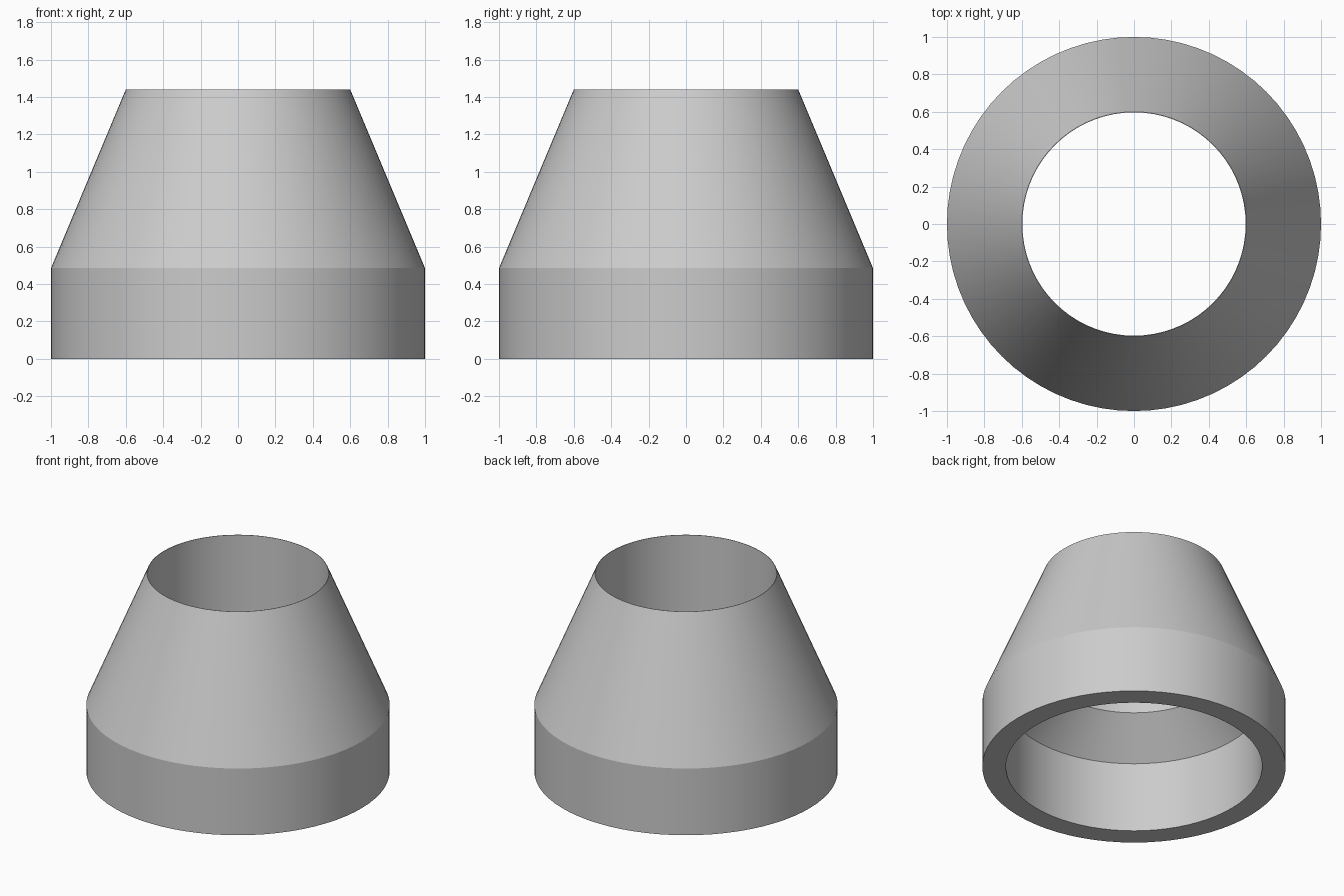
import bpy, bmesh, math

cube = bpy.data.objects.get("Cube")
if cube:
    bpy.data.objects.remove(cube, do_unlink=True)

SEGMENTS = 72

# Plain grey material
grey = bpy.data.materials.new("plain grey")
grey.use_nodes = True
colour = (0.6, 0.6, 0.6, 1.0)
grey.diffuse_color = colour
grey.node_tree.nodes["Principled BSDF"].inputs["Base Color"].default_value = colour

# Closed wall profile (radius, height): outside going up, then the bore going down
profile = [
    (1.0, 0.0),      # outer foot
    (1.0, 0.485),    # top of straight collar
    (0.6, 1.44),     # thin upper lip
    (0.597, 1.44),   # top of narrow bore
    (0.597, 0.755),  # bottom of narrow bore
    (0.845, 0.51),   # end of inner chamfer
    (0.845, 0.0),    # mouth of wide socket
]

# Revolve the profile into a hollow tapered reducer
bm = bmesh.new()
rings = []
for r, z in profile:
    ring = []
    for i in range(SEGMENTS):
        a = 2 * math.pi * i / SEGMENTS
        ring.append(bm.verts.new((r * math.cos(a), r * math.sin(a), z)))
    rings.append(ring)
for k, low in enumerate(rings):
    high = rings[(k + 1) % len(rings)]
    for i in range(SEGMENTS):
        j = (i + 1) % SEGMENTS
        bm.faces.new((low[i], low[j], high[j], high[i]))
bmesh.ops.recalc_face_normals(bm, faces=bm.faces)

mesh = bpy.data.meshes.new("tapered_reducer")
bm.to_mesh(mesh)
bm.free()
mesh.materials.append(grey)
reducer = bpy.data.objects.new("tapered_reducer", mesh)
bpy.context.collection.objects.link(reducer)

# Smooth round walls, crisp rims and collar edge
bpy.ops.object.select_all(action='DESELECT')
reducer.select_set(True)
bpy.context.view_layer.objects.active = reducer
bpy.ops.object.shade_smooth_by_angle(angle=math.radians(15))
